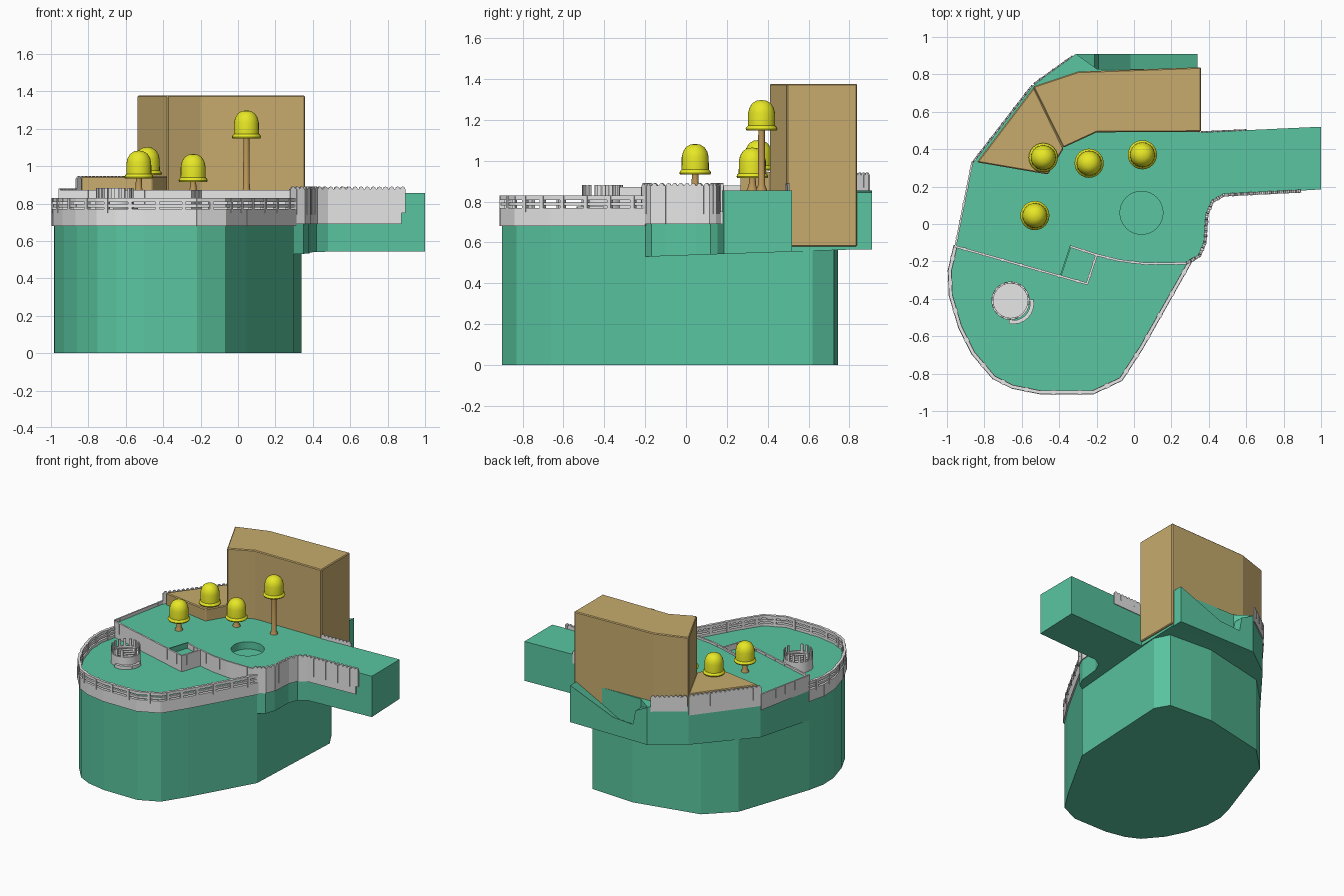
import bpy, bmesh, math
from mathutils import Vector, Matrix

if "Cube" in bpy.data.objects:
    bpy.data.objects.remove(bpy.data.objects["Cube"])


def material(name, rgb):
    m = bpy.data.materials.new(name)
    m.use_nodes = True
    m.diffuse_color = (*rgb, 1)
    m.node_tree.nodes["Principled BSDF"].inputs["Base Color"].default_value = (*rgb, 1)
    return m


GREEN = material("grass green", (0.10, 0.56, 0.35))
TAN = material("building tan", (0.57, 0.41, 0.155))
GREY = material("stone grey", (0.8, 0.8, 0.8))
YELLOW = material("tree yellow", (0.84, 0.84, 0.02))
BARK = material("bark brown", (0.5, 0.31, 0.1))


def finish(name, bm, mat):
    bmesh.ops.recalc_face_normals(bm, faces=bm.faces)
    mesh = bpy.data.meshes.new(name)
    bm.to_mesh(mesh)
    bm.free()
    mesh.materials.append(mat)
    obj = bpy.data.objects.new(name, mesh)
    bpy.context.collection.objects.link(obj)
    return obj


def extrude(bm, points, offset):
    """Solid from a flat outline; returns the moved vertices."""
    face = bm.faces.new([bm.verts.new(p) for p in points])
    new = bmesh.ops.extrude_face_region(bm, geom=[face])["geom"]
    moved = [v for v in new if isinstance(v, bmesh.types.BMVert)]
    bmesh.ops.translate(bm, vec=offset, verts=moved)
    return moved


def prism(name, outline, z0, z1, mat, bevel=0):
    bm = bmesh.new()
    extrude(bm, [(x, y, z0) for x, y in outline], (0, 0, z1 - z0))
    obj = finish(name, bm, mat)
    if bevel:
        mod = obj.modifiers.new("soft edges", "BEVEL")
        mod.width, mod.segments = bevel, 1
    return obj


def lathe(name, profile, centre, mat, steps=24):
    bm = bmesh.new()
    verts = [bm.verts.new((r, 0, z)) for r, z in profile]
    edges = [bm.edges.new(pair) for pair in zip(verts, verts[1:])]
    bmesh.ops.spin(bm, geom=verts + edges, axis=(0, 0, 1), cent=(0, 0, 0),
                   angle=math.tau, steps=steps)
    bmesh.ops.remove_doubles(bm, verts=bm.verts, dist=0.0002)
    obj = finish(name, bm, mat)
    obj.location = centre
    bpy.ops.object.select_all(action="DESELECT")
    obj.select_set(True)
    bpy.context.view_layer.objects.active = obj
    bpy.ops.object.shade_smooth_by_angle(angle=math.radians(40))


def beam(bm, a, b, z0, z1, thick):
    """Upright slab from a to b."""
    a, b = Vector(a), Vector(b)
    d, mid = b - a, (a + b) / 2
    bmesh.ops.create_cube(bm, size=1, matrix=(
        Matrix.Translation((mid.x, mid.y, (z0 + z1) / 2))
        @ Matrix.Rotation(math.atan2(d.y, d.x), 4, "Z")
        @ Matrix.Diagonal((d.length + thick * 0.5, thick, z1 - z0, 1))))


def along(path, step):
    """Evenly spaced points and directions on a path."""
    for a, b in zip(path, path[1:]):
        a, b = Vector(a), Vector(b)
        n = max(1, round((b - a).length / step))
        for i in range(n):
            yield a.lerp(b, (i + 0.5) / n), (b - a).normalized()


def wall(name, path, z0, z1, thick=0.012, teeth=True):
    """Solid parapet with thin ribs and, where wanted, rounded teeth on top."""
    bm = bmesh.new()
    for a, b in zip(path, path[1:]):
        beam(bm, a, b, z0, z1, thick)
    if teeth:
        for p, d in along(path, 0.032):
            bmesh.ops.create_cone(bm, cap_ends=True, segments=8, radius1=0.013, radius2=0.013,
                                  depth=thick, matrix=Matrix.Translation((p.x, p.y, z1))
                                  @ Matrix.Rotation(math.atan2(d.y, d.x), 4, "Z")
                                  @ Matrix.Rotation(math.pi / 2, 4, "X"))
    for p, d in along(path, 0.1):
        beam(bm, p - d * 0.001, p + d * 0.001, z0 + 0.05, z1, thick + 0.005)
    finish(name, bm, GREY)


def railing(name, path, z0, z1):
    """Low stone band carrying two rails and posts."""
    bm = bmesh.new()
    for a, b in zip(path, path[1:]):
        beam(bm, a, b, z0, z0 + 0.09, 0.022)
        beam(bm, a, b, z1 - 0.05, z1 - 0.033, 0.016)
        beam(bm, a, b, z1 - 0.022, z1, 0.018)
    for p, d in along(path, 0.13):
        beam(bm, p - d * 0.004, p + d * 0.004, z0 + 0.07, z1, 0.026)
    finish(name, bm, GREY)


# Lower hill and its front terrace
rim = [(-.955, -.12), (-.985, -.25), (-.98, -.38), (-.93, -.55), (-.86, -.69), (-.75, -.82),
       (-.65, -.87), (-.5, -.9), (-.22, -.9), (-.07, -.83), (.04, -.66), (.3, -.2)]
prism("lower_hill", rim + [(.34, .62), (.28, .725), (-.07, .745), (-.57, .635), (-.76, .45)],
      0, 0.75, GREEN)
railing("terrace_railing", rim, 0.68, 0.83)

# Upper terrace with the long arm; its underside rises to the rear
front_edge = [(-.2, -.165), (-.08, -.195), (.06, -.212), (.28, -.21), (.35, -.17), (.38, -.1),
              (.39, .05), (.42, .12), (.48, .155)]
upper = prism("upper_terrace", [(-.955, -.12), (-.39, -.275), (-.34, -.12)] + front_edge
              + [(1, .185), (1, .52), (.345, .49), (.345, .83), (-.2, .83), (-.31, .91),
                 (-.54, .74), (-.86, .33)], 0.54, 0.855, GREEN)
for v in upper.data.vertices:
    if v.co.z < 0.6:
        v.co.z = 0.53 + 0.035 * (v.co.y + 0.2)

# Round pit sunk into the upper terrace
bm = bmesh.new()
bmesh.ops.create_cone(bm, cap_ends=True, segments=32, radius1=0.115, radius2=0.115, depth=0.12,
                      matrix=Matrix.Translation((0.04, 0.06, 0.86)))
cutter = finish("pit_cutter", bm, GREEN)
cutter.hide_render = True
cutter.hide_viewport = True
cut = upper.modifiers.new("pit", "BOOLEAN")
cut.object, cut.operation, cut.solver = cutter, "DIFFERENCE", "EXACT"

# Rear ledge: rim with a dip that also sinks towards the tall building
bm = bmesh.new()
ledge = [(.34, .565), (.34, .845), (-.02, .70), (-.19, .69), (-.21, .80), (-.31, .85),
         (-.31, .565)]
for v in extrude(bm, [(x, .91, z) for x, z in ledge], (0, -.085, 0)):
    if 0.6 < v.co.z < 0.75:
        v.co.z -= 0.05
finish("rear_ledge", bm, GREEN)

# Stair landing between the terraces
prism("stair_landing", [(-.39, -.275), (-.25, -.32), (-.2, -.165), (-.34, -.12)], .6, .83, GREEN)
bm = bmesh.new()
beam(bm, (-.39, -.27), (-.34, -.12), .74, .872, .008)
finish("stair_side", bm, GREEN)

# Stone parapets of the upper terrace
wall("terrace_wall", [(-.955, -.12), (-.25, -.32)], 0.74, 0.872, teeth=False)
wall("stair_back_wall", [(-.34, -.12), (-.2, -.165)], 0.79, 0.868, teeth=False)
wall("front_wall", [(-.25, -.315)] + front_edge[:4], 0.74, 0.872, teeth=False)
wall("arm_wall", front_edge[3:] + [(.87, .175)], 0.69, 0.878, 0.016)
wall("arm_wall_end", [(.87, .175), (.89, .176)], 0.75, 0.878, 0.016)
wall("arm_rear_wall", [(.36, .492), (.6, .503)], 0.79, 0.878, 0.008)
wall("side_wall", [(-.955, -.12), (-.865, .33)], 0.76, 0.88, 0.01, teeth=False)
wall("rear_side_wall", [(-.862, .33), (-.545, .74)], 0.79, 0.935, 0.01)
wall("rear_wall", [(-.535, .75), (-.33, .897)], 0.82, 0.93, 0.008)

# Buildings, set tightly together
prism("tall_building", [(.358, .493), (.358, .838), (-.3, .815), (-.54, .735), (-.378, .408),
                        (-.2, .49)], 0.58, 1.377, TAN, 0.006)
prism("low_building", [(-.535, .732), (-.84, .33), (-.46, .265), (-.376, .404)],
      0.8, 0.945, TAN, 0.006)

# Round lookout on the lower terrace: low kerb with spaced posts
cx, cy = -.66, -.41


def arc(radius, start, end, count, ox=0, oy=0):
    angles = [math.radians(start + (end - start) * i / count) for i in range(count + 1)]
    return [(cx + ox + radius * math.cos(t), cy + oy + radius * math.sin(t)) for t in angles]


lathe("lookout_floor", [(0, .745), (.103, .745), (.103, .83), (.092, .83), (.092, .815),
                        (0, .815)], (cx, cy, 0), GREY)
bm = bmesh.new()
for p, d in along(arc(.098, -20, 300, 14), 0.03):
    beam(bm, p - d * 0.007, p + d * 0.007, 0.82, 0.882, 0.008)
step = arc(.1, -100, 10, 8, .015, -.015)
for p, q in zip(step, step[1:]):
    beam(bm, p, q, 0.74, 0.775, 0.02)
for i in range(-2, 3):
    s = i * 0.025
    beam(bm, (cx - .04 + s, cy - .04 - s), (cx + .04 + s, cy + .04 - s), 0.81, 0.82, 0.005)
finish("lookout_posts_step_and_grate", bm, GREY)

# Trees: flared trunk and bell crown; position, ground height, crown base
crown = [(0, .01), (.06, .004), (.074, 0), (.078, .008), (.074, .017), (.067, .024),
         (.066, .085), (.06, .11), (.046, .133), (.025, .146), (0, .15)]
trees = [(-.485, .355, .94, .952), (-.24, .325, .85, .915),
         (.045, .37, .85, 1.148), (-.53, .045, .85, .933)]
for i, (x, y, ground, base) in enumerate(trees, 1):
    lathe(f"tree_crown_{i}", crown, (x, y, base), YELLOW)
    h = base - ground
    lathe(f"tree_trunk_{i}", [(0, 0), (.03, 0), (.018, min(.03, h * .5)), (.016, h),
                              (.016, h + .02), (0, h + .02)], (x, y, ground), BARK, 12)
